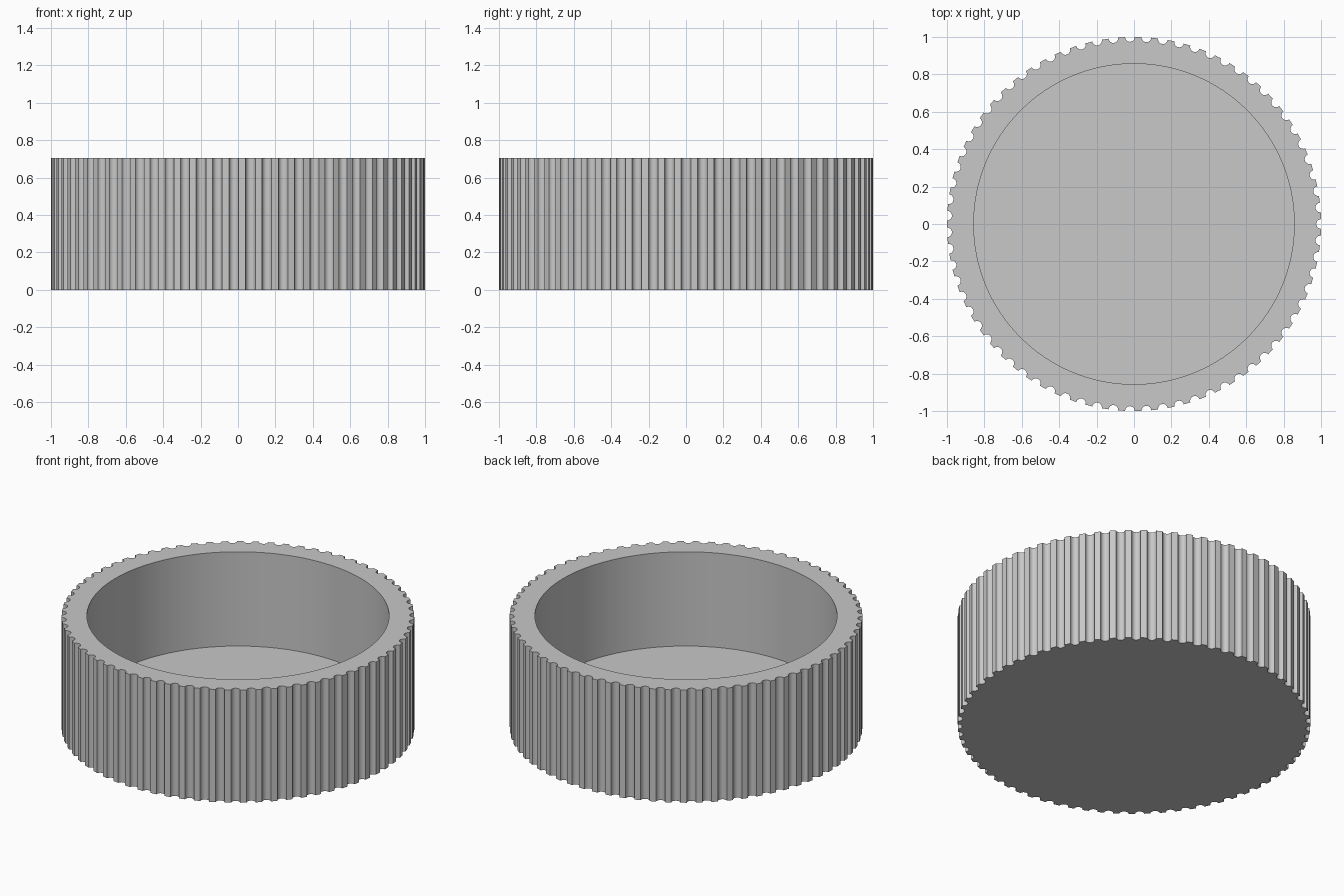
import bpy, bmesh
from math import sin, cos, pi, tau, radians
from mathutils import Vector, Matrix

if "Cube" in bpy.data.objects:
    bpy.data.objects.remove(bpy.data.objects["Cube"], do_unlink=True)

HEIGHT, FLOOR = 0.705, 0.115
OUTER, INNER = 1.0, 0.857
FLUTES, FLUTE_R, STEPS = 71, 0.026, 8

# Single grey material
grey = bpy.data.materials.new("plain grey")
grey.use_nodes = True
colour = (0.58, 0.58, 0.58, 1)
grey.diffuse_color = colour
grey.node_tree.nodes["Principled BSDF"].inputs["Base Color"].default_value = colour


def fluted_outline():
    """Circle with evenly spaced round grooves cut into it."""
    points = []
    for i in range(FLUTES):
        turn = Matrix.Rotation(tau * i / FLUTES, 3, "Z")
        for k in range(STEPS + 1):
            a = 1.5 * pi - pi * k / STEPS
            local = Vector((OUTER + FLUTE_R * cos(a), FLUTE_R * sin(a), 0))
            points.append(turn @ local)
        # Middle of the land between two grooves
        a = tau * (i + 0.5) / FLUTES
        points.append(Vector((OUTER * cos(a), OUTER * sin(a), 0)))
    return points


def circle(radius, count):
    return [Vector((radius * cos(tau * i / count), radius * sin(tau * i / count), 0))
            for i in range(count)]


def add_loop(bm, points, z):
    return [bm.verts.new((p.x, p.y, z)) for p in points]


def wall(bm, low, high):
    n = len(low)
    for i in range(n):
        j = (i + 1) % n
        bm.faces.new((low[i], low[j], high[j], high[i]))


def loop_edges(bm, loop):
    return [bm.edges.get((loop[i - 1], loop[i])) for i in range(len(loop))]


bm = bmesh.new()

# Grooved outside wall and base
outline = fluted_outline()
base, outer_top = add_loop(bm, outline, 0), add_loop(bm, outline, HEIGHT)
wall(bm, base, outer_top)
bm.faces.new(base)

# Smooth inside wall and floor
bore = circle(INNER, 128)
floor, inner_top = add_loop(bm, bore, FLOOR), add_loop(bm, bore, HEIGHT)
wall(bm, floor, inner_top)
bm.faces.new(floor)

# Flat rim joining the two walls
bmesh.ops.triangle_fill(bm, use_beauty=True, normal=(0, 0, 1),
                        edges=loop_edges(bm, outer_top) + loop_edges(bm, inner_top))
bmesh.ops.recalc_face_normals(bm, faces=bm.faces)

mesh = bpy.data.meshes.new("fluted_cup")
bm.to_mesh(mesh)
bm.free()
mesh.materials.append(grey)
cup = bpy.data.objects.new("fluted_cup", mesh)
bpy.context.collection.objects.link(cup)

# Smooth curves, crisp rims and groove edges
bpy.ops.object.select_all(action="DESELECT")
cup.select_set(True)
bpy.context.view_layer.objects.active = cup
bpy.ops.object.shade_smooth_by_angle(angle=radians(30))
